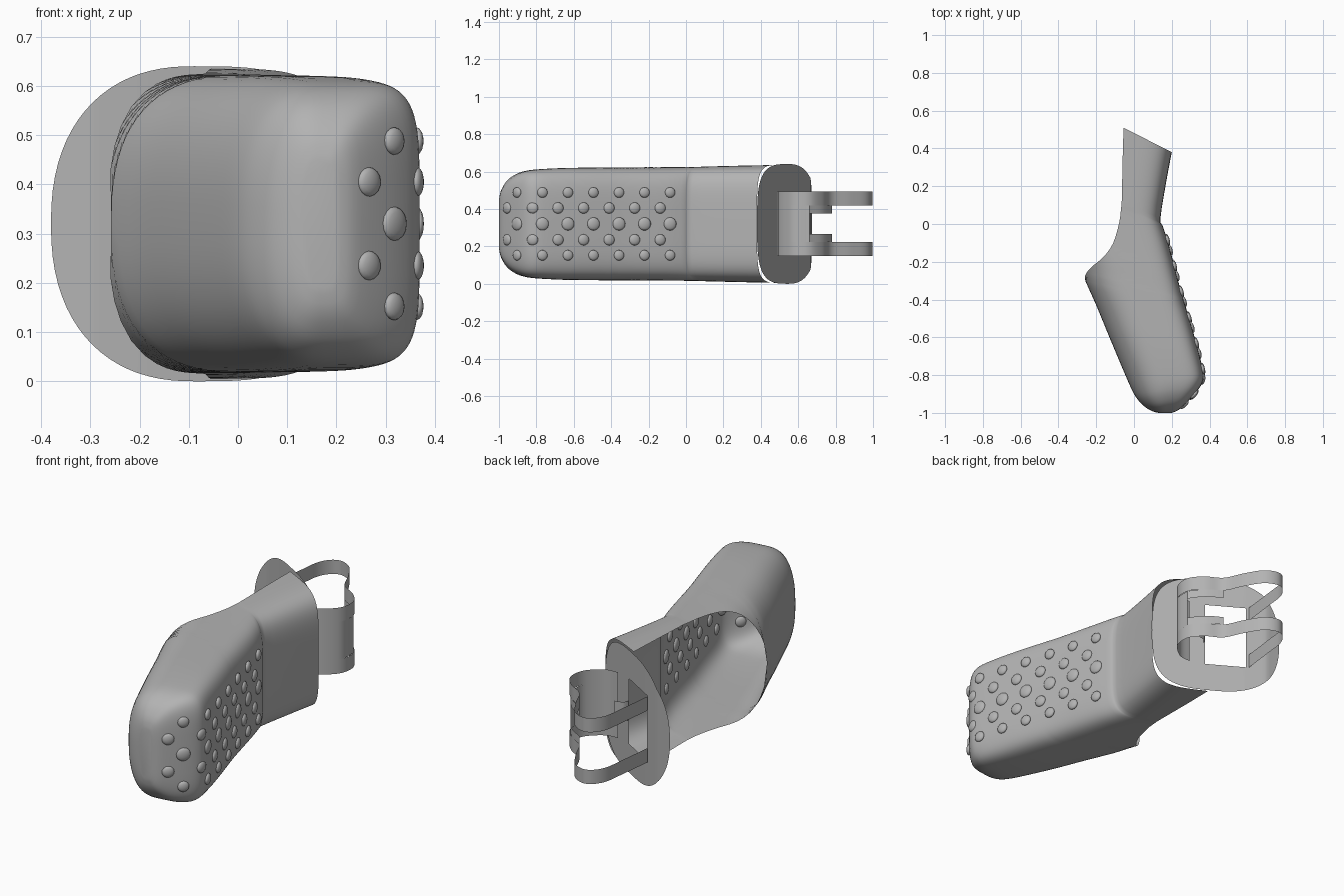
import bpy, bmesh, math
from mathutils import Vector

old = bpy.data.objects.get("Cube")
if old:
    bpy.data.objects.remove(old, do_unlink=True)

MID = 0.32  # height of the symmetry plane

grey = bpy.data.materials.new("plain grey")
grey.use_nodes = True
grey.diffuse_color = (0.45, 0.45, 0.45, 1)
grey.node_tree.nodes["Principled BSDF"].inputs["Base Color"].default_value = (0.45, 0.45, 0.45, 1)


def finish(bm, name, angle=40):
    """Turn a bmesh into a named, shaded object."""
    bmesh.ops.remove_doubles(bm, verts=bm.verts[:], dist=0.0005)
    bmesh.ops.recalc_face_normals(bm, faces=bm.faces[:])
    mesh = bpy.data.meshes.new(name)
    bm.to_mesh(mesh)
    bm.free()
    mesh.materials.append(grey)
    obj = bpy.data.objects.new(name, mesh)
    bpy.context.collection.objects.link(obj)
    bpy.ops.object.select_all(action='DESELECT')
    bpy.context.view_layer.objects.active = obj
    obj.select_set(True)
    bpy.ops.object.shade_smooth_by_angle(angle=math.radians(angle))
    return obj


def smooth_path(points, steps):
    """Catmull-Rom interpolation through tuples of any length."""
    out = []
    last = len(points) - 1
    for i in range(last):
        a, b = points[max(i - 1, 0)], points[i]
        c, d = points[i + 1], points[min(i + 2, last)]
        for k in range(steps):
            t = k / steps
            out.append(tuple(
                q + t * (r - p) / 2 + t * t * (p - 2.5 * q + 2 * r - s / 2)
                + t ** 3 * (3 * q - p - 3 * r + s) / 2
                for p, q, r, s in zip(a, b, c, d)))
    out.append(points[-1])
    return out


def grid_faces(bm, rows):
    for a, b in zip(rows, rows[1:]):
        for j in range(len(a) - 1):
            bm.faces.new((a[j], a[j + 1], b[j + 1], b[j]))


# Body sections: right x, y; left x, y; open fraction; half height
stations = [
    (.20, .38, -.38, .675, .56, .315),
    (.17, .22, -.385, .50, .585, .312),
    (.14, .03, -.385, .27, .61, .307),
    (.152, -.01, -.38, .21, .585, .305),
    (.175, -.08, -.365, .10, .53, .304),
    (.205, -.19, -.335, -.04, .415, .303),
    (.228, -.28, -.31, -.14, .27, .303),
    (.25, -.36, -.28, -.23, .08, .302),
    (.268, -.42, -.258, -.30, 0, .302),
    (.31, -.56, -.20, -.43, 0, .301),
    (.345, -.69, -.13, -.60, 0, .299),
    (.368, -.79, -.05, -.79, 0, .292),
    (.362, -.84, -.01, -.88, 0, .283),
    (.33, -.89, .02, -.93, 0, .265),
    (.285, -.94, .06, -.97, 0, .232),
    (.235, -.985, .10, -.992, 0, .18),
    (.20, -1.0, .13, -1.0, 0, .13),
]


def superellipse(theta):
    """Unit section, squarer on the right (u > 0) than on the left."""
    c, s = math.cos(theta), math.sin(theta)
    n = 5 if c > 0 else 2.5
    u = math.copysign(abs(c) ** (2 / n), c)
    return u, math.copysign(abs(s) ** (2 / n), s)


def cut_angle(fraction):
    u = 2 * min(max(fraction, 0), 1) - 1
    n = 5 if u > 0 else 2.5
    return math.acos(math.copysign(abs(u) ** (n / 2), u))


# Body shell, open along the left of the neck
bm = bmesh.new()
rows = []
SEG = 72
for rx, ry, lx, ly, cut, h in smooth_path(stations, 3):
    limit = cut_angle(cut if cut > 0.004 else 0)
    right, left = Vector((rx, ry)), Vector((lx, ly))
    row = []
    for j in range(SEG + 1):
        u, w = superellipse(limit * (2 * j / SEG - 1))
        p = (right + left) / 2 + (right - left) / 2 * u
        row.append(bm.verts.new((p.x, p.y, MID + h * w)))
    rows.append(row)
grid_faces(bm, rows)
bm.faces.new(rows[-1][:-1])
finish(bm, "body_shell")


# Grip bumps along the right side
def side_point(y):
    """Position and outward normal of the right side at depth y."""
    for a, b in zip(stations, stations[1:]):
        if b[1] <= y <= a[1]:
            p, q = Vector(a[:2]), Vector(b[:2])
            t = (y - p.y) / (q.y - p.y)
            d = (q - p).normalized()
            return p.lerp(q, t), Vector((-d.y, d.x, 0))


bm = bmesh.new()
bump_rows = [(0, .035, -.085), (.085, .03, -.138), (.168, .028, -.085)]
for offset, radius, start in bump_rows:
    for side in ((1, -1) if offset else (1,)):
        for k in range(7):
            p, normal = side_point(start - k * .1365)
            made = bmesh.ops.create_uvsphere(bm, u_segments=16, v_segments=8, radius=1)
            turn = Vector((0, 0, 1)).rotation_difference(normal).to_matrix()
            centre = Vector((p.x, p.y, MID + side * offset))
            for v in made["verts"]:
                flat = Vector((v.co.x * radius, v.co.y * radius, v.co.z * .013))
                v.co = centre + turn @ flat
finish(bm, "grip_bumps", 60)


# End plate: thin curved oval with a rectangular window
plate_line = [(-.38, .675), (-.3, .667), (-.2, .615), (-.055, .529), (.2, .38)]


def plate_y(x):
    for (x0, y0), (x1, y1) in zip(plate_line, plate_line[1:]):
        if x <= x1 + 1e-6:
            return y0 + (y1 - y0) * (x - x0) / (x1 - x0)
    return y1


HOLE_L, HOLE_R, HOLE_H = -.21, -.03, .17
xs = [-.09 - .29 * math.cos(math.pi * i / 40) for i in range(41)]
xs = sorted(xs + [HOLE_L, HOLE_R])
bm = bmesh.new()


def plate_height(x):
    u = (x + .09) / .29
    n = 3.5 if u > 0 else 2.3
    return .32 * max(1 - abs(u) ** n, 0) ** (1 / n)


for x0, x1 in zip(xs, xs[1:]):
    if x1 - x0 < 1e-5:
        continue
    h0, h1 = plate_height(x0), plate_height(x1)
    inside = HOLE_L < (x0 + x1) / 2 < HOLE_R
    bands = [(-1, 0), (0, 1)] if inside else [(-1, 1)]
    for low, high in bands:
        zs = [(lambda h, s: s * h if s else (HOLE_H if high else -HOLE_H))(h, s)
              for h, s in ((h0, low), (h1, low), (h1, high), (h0, high))]
        corners = zip((x0, x1, x1, x0), zs)
        loop = []
        for x, z in corners:
            co = Vector((x, plate_y(x), MID + z))
            if not loop or (co - loop[-1].co).length > 1e-5:
                loop.append(bm.verts.new(co))
        if (loop[0].co - loop[-1].co).length < 1e-5:
            bm.verts.remove(loop.pop())
        if len(loop) > 2:
            bm.faces.new(loop)
finish(bm, "end_plate")


# Clip: thin strips standing upright on the plate
def strip(name, path, low, high, steps=6):
    bm = bmesh.new()
    pts = smooth_path(path, steps)
    grid_faces(bm, [[bm.verts.new((x, y, MID + z)) for x, y in pts] for z in (low, high)])
    return finish(bm, name, 50)


band = [(-.22, .63), (-.20, .80), (-.18, .93), (-.12, .995), (-.04, .97), (.02, .88),
        (.07, .78), (.15, .73), (.205, .66), (.195, .57), (.12, .50), (.05, .49)]
for label, side in (("upper", 1), ("lower", -1)):
    strip(label + "_clip_band", band, side * .098, side * .172)
    # Narrow bridges beside the notch
    strip(label + "_clip_bridge", band[6:9], side * .055, side * .098)
strip("clip_centre_wall", band[8:], -.098, .098)
strip("clip_hook", [(-.025, .51), (-.01, .535), (.03, .545)], -.05, .05)
